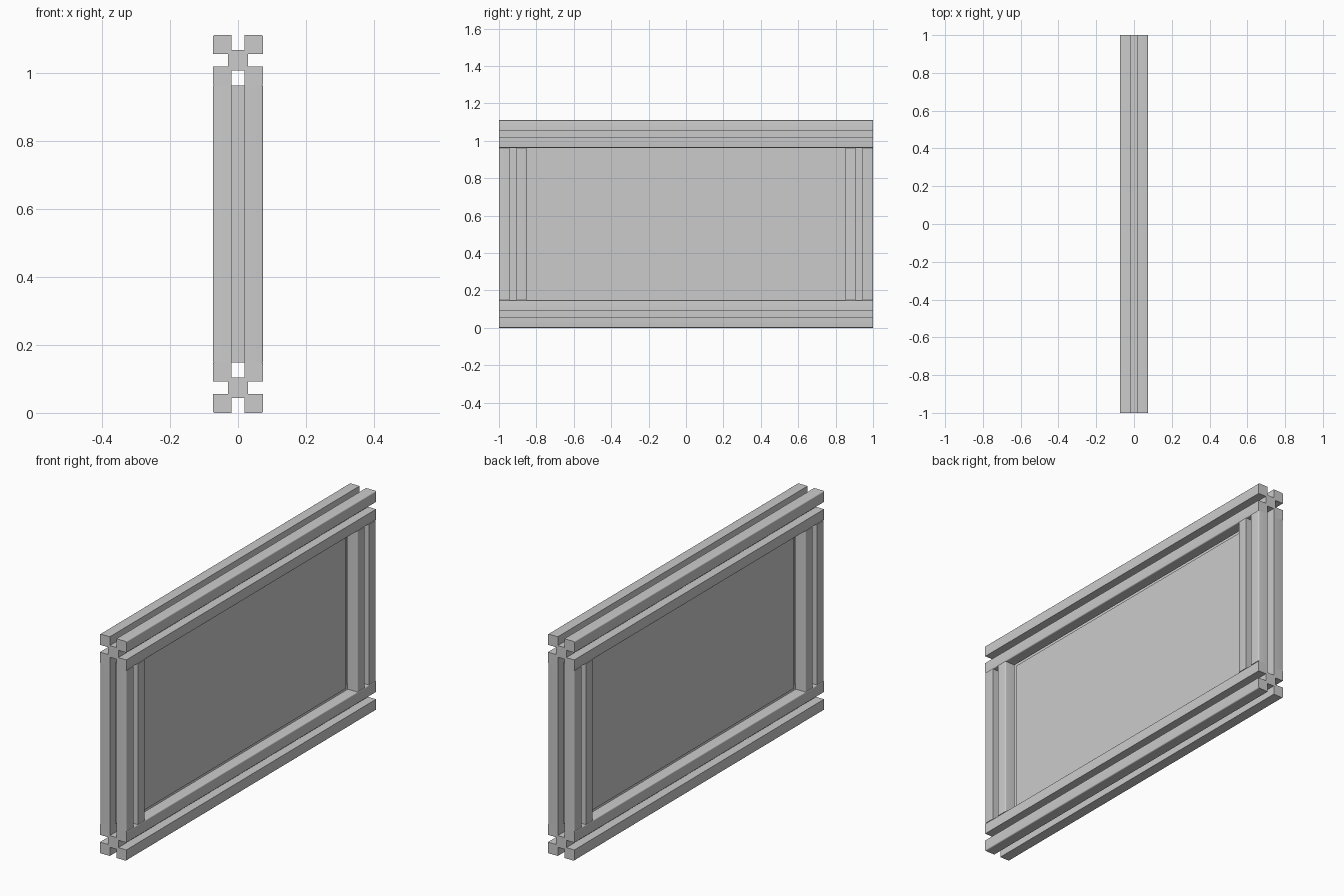
import bpy, bmesh, math
from mathutils import Matrix, Vector

if "Cube" in bpy.data.objects:
    bpy.data.objects.remove(bpy.data.objects["Cube"])

MM = 2 / 540            # frame is 540 x 300 mm, scaled so the length is 2
H = 20 * MM             # half width of the slotted profile
S = 5 * MM              # half width of a slot
C = 8 * MM              # half width of the core
R = 1.5 * MM            # corner rounding
SEG = 4


def slotted_outline():
    # one quadrant of the cross-section, turned four times
    corner = [(H - R + R * math.cos(a), H - R + R * math.sin(a))
              for a in (i * math.pi / 2 / SEG for i in range(SEG + 1))]
    quad = [(C, S), (H, S)] + corner + [(S, H), (S, C)]
    pts = []
    for _ in range(4):
        pts += quad
        quad = [(-y, x) for x, y in quad]
    return pts


def extrusion(name, length, location, rotation=None):
    # slotted bar along z, centred, then rotated and placed
    bm = bmesh.new()
    face = bm.faces.new([bm.verts.new((x, y, -length / 2)) for x, y in slotted_outline()])
    ext = bmesh.ops.extrude_face_region(bm, geom=[face], use_keep_orig=True)
    top = [v for v in ext["geom"] if isinstance(v, bmesh.types.BMVert)]
    bmesh.ops.translate(bm, verts=top, vec=(0, 0, length))
    bmesh.ops.recalc_face_normals(bm, faces=bm.faces)
    if rotation:
        bm.transform(rotation)
    return finish(name, bm, location)


def finish(name, bm, location):
    mesh = bpy.data.meshes.new(name)
    bm.to_mesh(mesh)
    bm.free()
    ob = bpy.data.objects.new(name, mesh)
    ob.location = location
    bpy.context.collection.objects.link(ob)
    bpy.ops.object.select_all(action='DESELECT')
    ob.select_set(True)
    bpy.context.view_layer.objects.active = ob
    bpy.ops.object.shade_smooth_by_angle(angle=math.radians(30))
    return ob


HEIGHT = 300 * MM
POST = HEIGHT - 4 * H
along_y = Matrix.Rotation(math.pi / 2, 4, 'X')

# full-length top and bottom rails
extrusion("bottom_rail", 2, (0, 0, H), along_y)
extrusion("top_rail", 2, (0, 0, HEIGHT - H), along_y)

# posts between the rails
for name, side in (("front_post", -1), ("back_post", 1)):
    extrusion(name, POST, (0, side * (1 - H), HEIGHT / 2))

# thin infill panel
bm = bmesh.new()
bmesh.ops.create_cube(bm, size=1)
bmesh.ops.scale(bm, verts=bm.verts, vec=Vector((4 * MM, 2 - 4 * H, POST)))
finish("infill_panel", bm, (0, 0, HEIGHT / 2))
